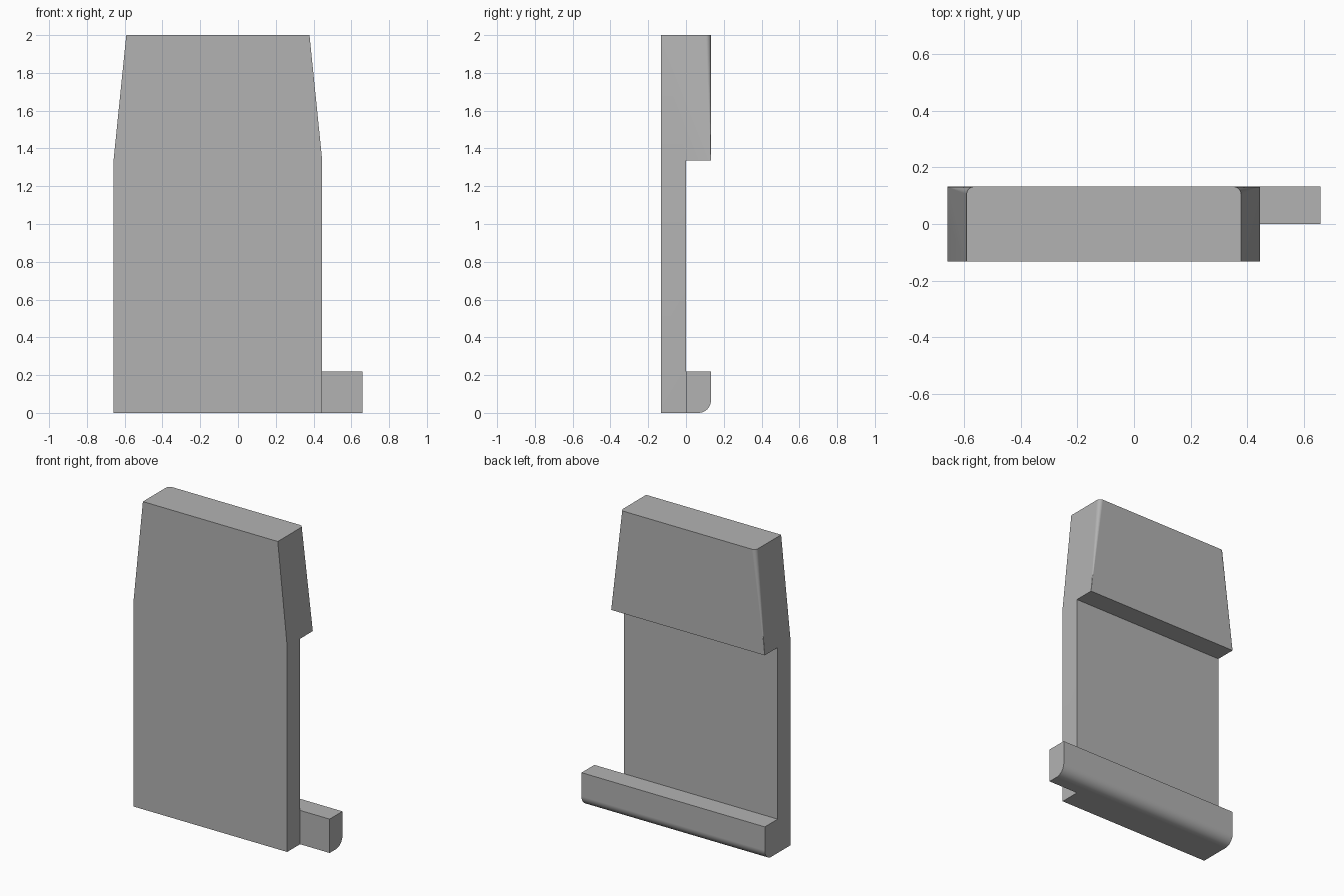
import bpy, bmesh
from math import sin, cos, pi

if "Cube" in bpy.data.objects:
    bpy.data.objects.remove(bpy.data.objects["Cube"])

DEPTH = 0.132            # half thickness of the whole plate
CENTRE, LEFT_END = -0.1065, 0.659
HALF_W, HALF_TOP = 0.5525, 0.485
SHOULDER, TOP, FOOT_H = 1.335, 2.0, 0.22
STEPS = 10

grey = bpy.data.materials.new("plain grey")
grey.use_nodes = True
grey.diffuse_color = (0.45, 0.45, 0.45, 1)
grey.node_tree.nodes["Principled BSDF"].inputs["Base Color"].default_value = grey.diffuse_color


def arc(cx, cy, radius, start):
    """Quarter circle, counter-clockwise from the start angle."""
    angles = [start + pi / 2 * i / STEPS for i in range(STEPS + 1)]
    return [(cx + radius * cos(a), cy + radius * sin(a)) for a in angles]


def loft(name, lower, upper):
    """Closed solid between two matching rings of points."""
    bm = bmesh.new()
    a = [bm.verts.new(p) for p in lower]
    b = [bm.verts.new(p) for p in upper]
    bm.faces.new(a[::-1])
    bm.faces.new(b)
    for i in range(len(a)):
        j = (i + 1) % len(a)
        bm.faces.new((a[i], a[j], b[j], b[i]))
    bmesh.ops.recalc_face_normals(bm, faces=bm.faces)
    mesh = bpy.data.meshes.new(name)
    bm.to_mesh(mesh)
    bm.free()
    mesh.materials.append(grey)
    obj = bpy.data.objects.new(name, mesh)
    bpy.context.collection.objects.link(obj)
    return obj


def head_ring(half, radius, z):
    """Plan of the head with its two back corners rounded."""
    right, left = CENTRE - half, CENTRE + half
    ring = [(right, -DEPTH), (left, -DEPTH)]
    ring += arc(left - radius, DEPTH - radius, radius, 0)
    ring += arc(right + radius, DEPTH - radius, radius, pi / 2)
    return [(x, y, z) for x, y in ring]


# Tapered head: corner rounding fades out towards the shoulder
plate = loft("backplate", head_ring(HALF_W, 0.001, SHOULDER), head_ring(HALF_TOP, 0.027, TOP))

# Thin panel below the head
right, left = CENTRE - HALF_W, CENTRE + HALF_W
panel_plan = [(right, -DEPTH), (left, -DEPTH), (left, 0), (right, 0)]
panel = loft("panel", [(x, y, 0) for x, y in panel_plan],
             [(x, y, SHOULDER) for x, y in panel_plan])

# Foot bar with a rounded lower back edge, overhanging on the left
r = DEPTH / 2
foot_side = [(0, FOOT_H), (0, 0)] + arc(DEPTH - r, r, r, -pi / 2) + [(DEPTH, FOOT_H)]
foot = loft("foot_bar", [(right, y, z) for y, z in foot_side],
            [(LEFT_END, y, z) for y, z in foot_side])

# Join the parts into one solid
bpy.ops.object.select_all(action="DESELECT")
plate.select_set(True)
bpy.context.view_layer.objects.active = plate
for part in (panel, foot):
    union = plate.modifiers.new("join", "BOOLEAN")
    union.operation, union.solver, union.object = "UNION", "EXACT", part
    bpy.ops.object.modifier_apply(modifier=union.name)
    bpy.data.objects.remove(part)

# Smooth roundings, crisp flat sides
bpy.ops.object.shade_smooth_by_angle(angle=pi / 6)
weighted = plate.modifiers.new("flat sides", "WEIGHTED_NORMAL")
weighted.keep_sharp = True
